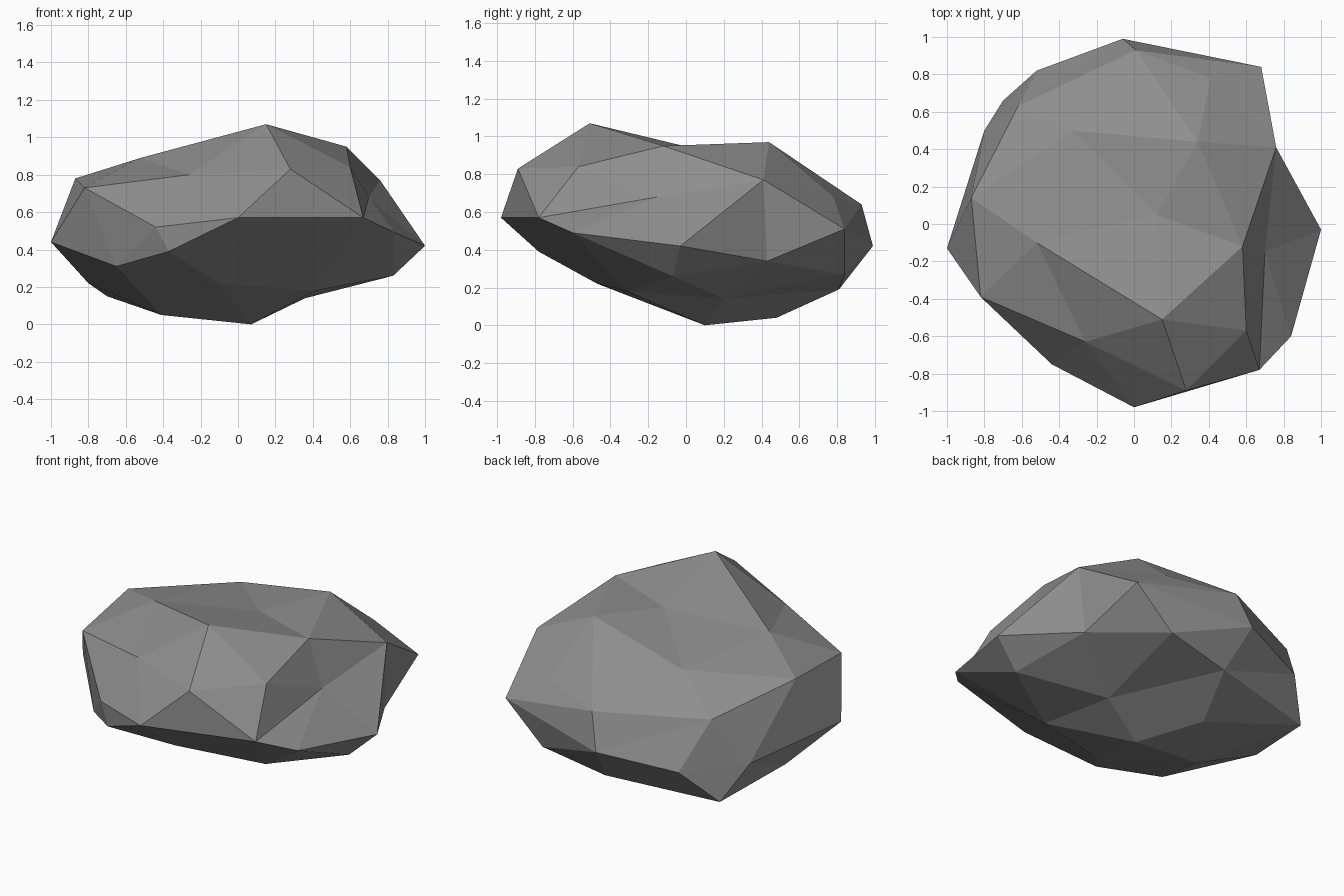
import bpy
import bmesh
from mathutils import Vector

cube = bpy.data.objects.get("Cube")
if cube:
    bpy.data.objects.remove(cube, do_unlink=True)

# Corner points of the boulder, in bands from top to bottom
crown = [
    (.15, -.51, 1.07), (.58, -.12, .95), (.6, -.57, .84), (.28, -.89, .83),
    (-.26, -.63, .8), (-.82, -.39, .73), (-.52, -.1, .89), (-.87, .14, .78),
    (.12, .05, .935), (-.33, .5, .83), (.34, .44, .97), (.76, .41, .77),
]
shoulder = [
    (.7, -.15, .68), (.41, .78, .68), (.01, .93, .64), (-.62, .63, .64),
    (.68, .84, .51), (.84, -.6, .49), (.67, -.78, .57), (0, -.98, .57),
    (-.44, -.75, .52),
]
waist = [
    (1, -.03, .42), (-1, -.13, .44), (-.06, .99, .42), (-.52, .82, .35),
    (-.8, .5, .36), (-.37, -.78, .39), (-.65, -.52, .31), (.73, .43, .34),
]
underside = [
    (.42, .84, .27), (0, .81, .19), (-.7, .66, .15), (-.8, .14, .22),
    (.83, -.07, .26), (-.11, -.47, .22), (.41, -.31, .18), (.36, .2, .14),
    (-.12, .48, .04), (-.41, .08, .05), (.07, .1, 0),
]


def flat_material(name, colour):
    mat = bpy.data.materials.new(name)
    mat.use_nodes = True
    mat.diffuse_color = colour
    for node in mat.node_tree.nodes:
        if node.type == 'BSDF_PRINCIPLED':
            node.inputs["Base Color"].default_value = colour
            node.inputs["Roughness"].default_value = 0.9
    return mat


def faceted_rock(name, corners, centre, flatness, material):
    """Join the corners on a unit sphere, then move them into place,
    so that hollow facets survive."""
    bm = bmesh.new()
    placed = []
    for corner in corners:
        target = Vector(corner)
        direction = target - centre
        direction.z *= flatness
        placed.append((bm.verts.new(direction.normalized()), target))
    bmesh.ops.convex_hull(bm, input=list(bm.verts))
    for vert, target in placed:
        vert.co = target
    bmesh.ops.recalc_face_normals(bm, faces=list(bm.faces))
    for face in bm.faces:
        face.smooth = False
    mesh = bpy.data.meshes.new(name)
    bm.to_mesh(mesh)
    bm.free()
    mesh.materials.append(material)
    rock = bpy.data.objects.new(name, mesh)
    bpy.context.scene.collection.objects.link(rock)
    return rock


# Boulder
stone = flat_material("stone_grey", (.27, .27, .27, 1))
faceted_rock("boulder", crown + shoulder + waist + underside,
             Vector((0, 0, .5)), 1.9, stone)
